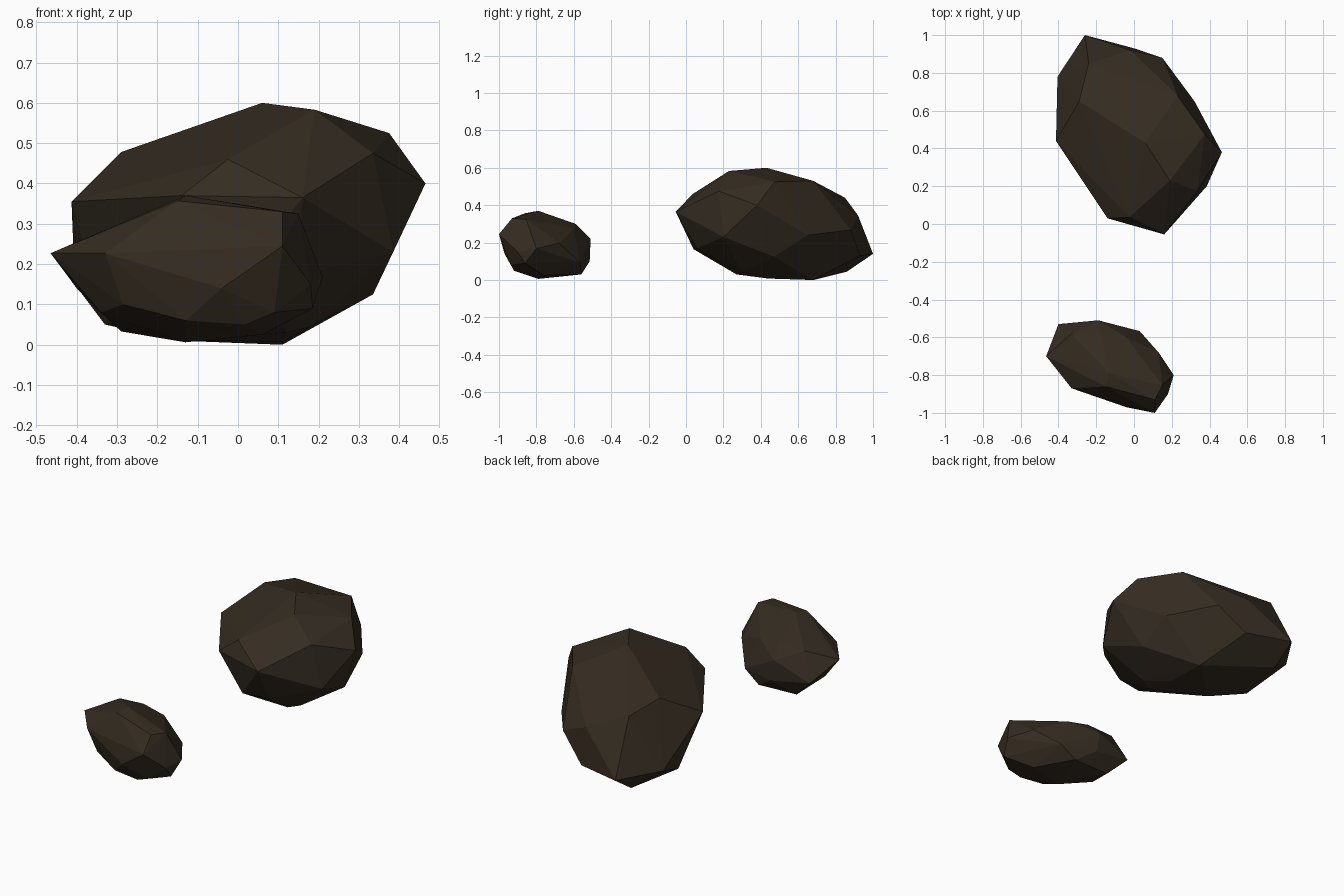
import bpy, bmesh

# One dark brown stone colour
stone = bpy.data.materials.new("dark_brown_stone")
stone.diffuse_color = (0.035, 0.025, 0.0155, 1)


def faceted_rock(name, corners):
    """Chiselled boulder: hull stretched over a few corner points, flat faces."""
    bm = bmesh.new()
    for c in corners:
        bm.verts.new(c)
    bmesh.ops.convex_hull(bm, input=bm.verts[:])
    bmesh.ops.delete(bm, geom=[v for v in bm.verts if not v.link_faces], context='VERTS')
    bmesh.ops.recalc_face_normals(bm, faces=bm.faces[:])
    mesh = bpy.data.meshes.new(name)
    bm.to_mesh(mesh)
    bm.free()
    mesh.materials.append(stone)
    obj = bpy.data.objects.new(name, mesh)
    bpy.context.collection.objects.link(obj)
    return obj


# Large boulder at the back
faceted_rock("large_rock", [
    # crown
    (0.06, 0.43, 0.60), (0.19, 0.23, 0.583), (0.375, 0.475, 0.525),
    (0.23, 0.68, 0.53), (-0.29, 0.65, 0.478), (-0.24, 0.85, 0.44),
    # front end
    (0.16, -0.055, 0.365), (-0.14, 0.03, 0.37), (-0.025, 0.036, 0.46),
    (0.335, 0.175, 0.475), (0.0, 0.04, 0.165), (0.15, 0.06, 0.17),
    # right flank
    (0.465, 0.38, 0.40), (0.385, 0.20, 0.23), (0.335, 0.47, 0.125), (0.32, 0.65, 0.24),
    # back end
    (0.15, 0.88, 0.268), (-0.02, 0.92, 0.345), (0.0, 0.93, 0.13),
    (-0.26, 1.0, 0.14), (-0.26, 0.86, 0.045),
    # left flank
    (-0.413, 0.44, 0.355), (-0.405, 0.78, 0.15), (-0.33, 0.54, 0.05),
    # underside
    (0.11, 0.68, 0.0), (0.11, 0.44, 0.008), (0.12, 0.27, 0.03),
    (0.18, 0.30, 0.045), (-0.146, 0.44, 0.01),
])

# Small boulder at the front
faceted_rock("small_rock", [
    # crown
    (-0.13, -0.79, 0.37), (-0.15, -0.86, 0.357), (0.11, -0.93, 0.33),
    (0.15, -0.855, 0.325), (-0.04, -0.60, 0.275), (-0.175, -0.59, 0.30), (-0.33, -0.58, 0.285),
    # front
    (0.11, -1.0, 0.245), (-0.04, -0.97, 0.14), (-0.33, -0.87, 0.227),
    (-0.285, -0.845, 0.10), (-0.13, -0.91, 0.06), (0.09, -0.935, 0.08), (0.02, -0.92, 0.05),
    # right and left ends
    (0.21, -0.80, 0.168), (0.18, -0.90, 0.15), (0.13, -0.68, 0.197), (0.185, -0.86, 0.09),
    (-0.465, -0.70, 0.227), (-0.40, -0.53, 0.14), (-0.34, -0.75, 0.08),
    # back
    (-0.19, -0.51, 0.22), (-0.17, -0.515, 0.10), (0.03, -0.567, 0.095),
    # underside
    (-0.13, -0.79, 0.006), (-0.29, -0.57, 0.033), (0.06, -0.76, 0.025), (-0.06, -0.56, 0.03),
])
